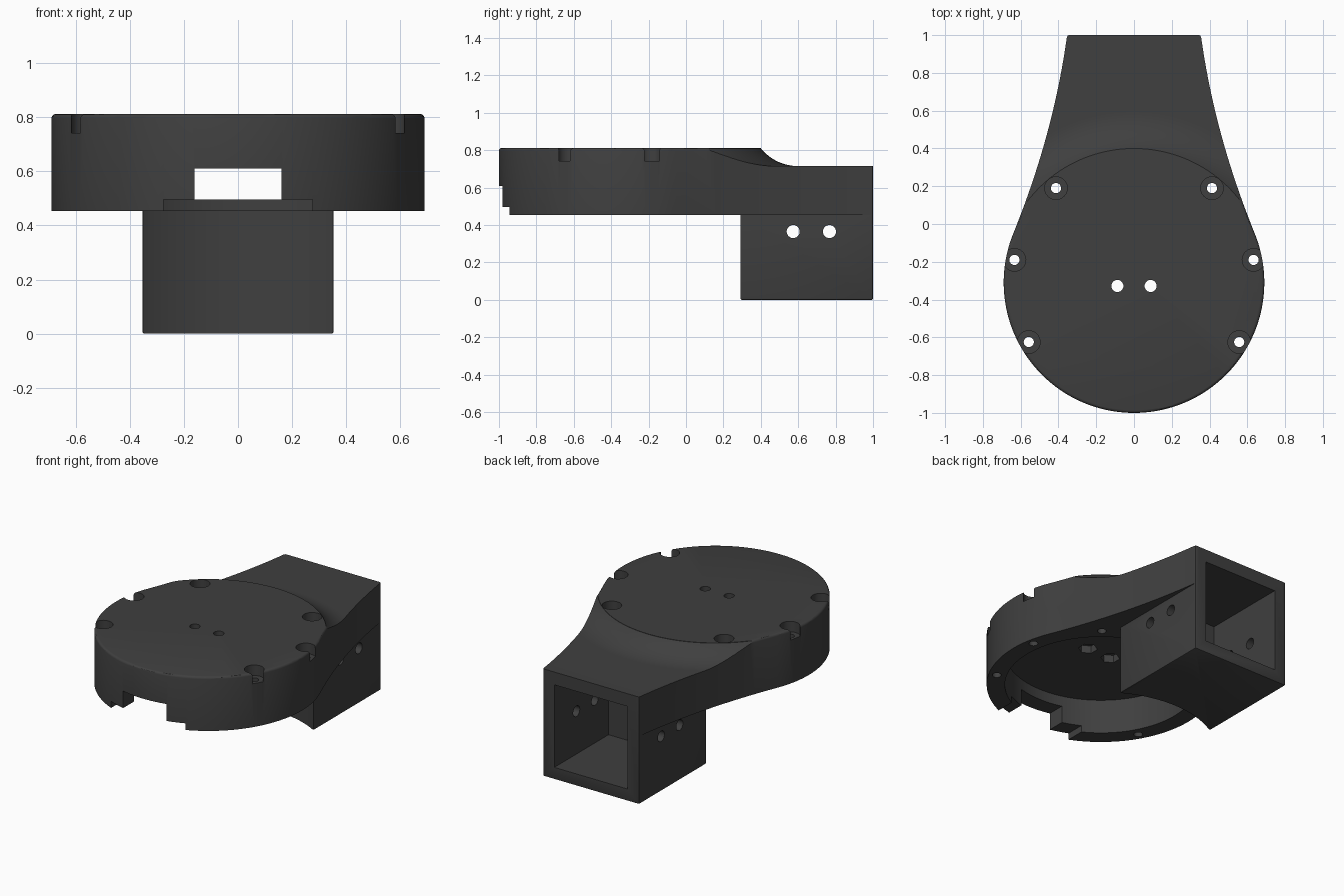
import bpy, bmesh, math
from mathutils import Matrix

if "Cube" in bpy.data.objects:
    bpy.data.objects.remove(bpy.data.objects["Cube"])

CY = -0.31          # disc centre in y
R = 0.69            # disc radius

mat = bpy.data.materials.new("dark_grey")
mat.diffuse_color = (0.05, 0.05, 0.05, 1)
mat.use_nodes = True
mat.node_tree.nodes["Principled BSDF"].inputs["Base Color"].default_value = mat.diffuse_color


def make(name, bm):
    bmesh.ops.recalc_face_normals(bm, faces=bm.faces)
    me = bpy.data.meshes.new(name)
    bm.to_mesh(me)
    bm.free()
    me.materials.append(mat)
    ob = bpy.data.objects.new(name, me)
    bpy.context.collection.objects.link(ob)
    return ob


def box(name, x, y0, y1, z0, z1):
    bm = bmesh.new()
    m = Matrix.LocRotScale((0, (y0 + y1) / 2, (z0 + z1) / 2), None, (2 * x, y1 - y0, z1 - z0))
    bmesh.ops.create_cube(bm, size=1, matrix=m)
    return make(name, bm)


def cyl(name, x, y, r, z0, z1, n=32):
    bm = bmesh.new()
    bmesh.ops.create_cone(bm, cap_ends=True, segments=n, radius1=r, radius2=r, depth=z1 - z0,
                          matrix=Matrix.Translation((x, y, (z0 + z1) / 2)))
    return make(name, bm)


def boolean(target, tool, op='DIFFERENCE'):
    mod = target.modifiers.new("bool", 'BOOLEAN')
    mod.operation, mod.solver, mod.object = op, 'EXACT', tool
    bpy.context.view_layer.objects.active = target
    bpy.ops.object.modifier_apply(modifier=mod.name)
    bpy.data.objects.remove(tool)


# Housing: round disc flaring back into a narrow tail
y_t = -0.05
a0 = math.asin((y_t - CY) / R)
x_t, slope = R * math.cos(a0), -math.tan(a0)
length = 1 - y_t
curve = (0.354 - x_t - slope * length) / length ** 2
half = []
for i in range(49):                                   # disc from front to tangent point
    a = -math.pi / 2 + (a0 + math.pi / 2) * i / 48
    half.append((R * math.cos(a), CY + R * math.sin(a)))
for i in range(1, 21):                                # concave flank
    t = (0.99 - y_t) * i / 20
    half.append((x_t + slope * t + curve * t * t, y_t + t))
outline = half + [(-x, y) for x, y in reversed(half[1:])]
bm = bmesh.new()
base = bm.faces.new([bm.verts.new((x, y, 0.453)) for x, y in outline])
ext = bmesh.ops.extrude_face_region(bm, geom=[base])
top = [v for v in ext['geom'] if isinstance(v, bmesh.types.BMVert)]
bmesh.ops.translate(bm, verts=top, vec=(0, 0, 0.812 - 0.453))
rim = [e for e in bm.edges if all(v.co.z > 0.8 for v in e.verts)]
bmesh.ops.bevel(bm, geom=rim, offset=0.015, segments=3, profile=0.5, affect='EDGES')
housing = make("motor_housing", bm)

# Square socket block with a concave front
socket = box("socket", 0.354, 0.29, 1.0, 0, 0.76)
mod = socket.modifiers.new("round", 'BEVEL')
mod.width, mod.segments = 0.008, 2
bpy.context.view_layer.objects.active = socket
bpy.ops.object.modifier_apply(modifier=mod.name)
boolean(socket, cyl("socket_clearance", 0, CY, 0.697, -0.1, 0.55, 128))
boolean(housing, socket, 'UNION')

# Curved step from the disc top down to the tail
bm = bmesh.new()
fr = 0.258
a_start = math.asin(0.2 / fr)
prof = [(0.71, 0.9)]
for i in range(13):
    a = a_start * (1 - i / 12)
    prof.append((0.91 - fr * math.sin(a), 0.715 + fr * (1 - math.cos(a))))
prof += [(1.7, 0.715), (1.7, 0.9)]
N = 128
rings = []
for k in range(N):
    c, s = math.cos(2 * math.pi * k / N), math.sin(2 * math.pi * k / N)
    rings.append([bm.verts.new((r * c, CY + r * s, z)) for r, z in prof])
for k in range(N):
    p, q = rings[k], rings[(k + 1) % N]
    for j in range(len(prof)):
        j2 = (j + 1) % len(prof)
        bm.faces.new((p[j], q[j], q[j2], p[j2]))
boolean(housing, make("step_cutter", bm))

# Round cavity, square socket and cable passage
boolean(housing, cyl("cavity", 0, CY, 0.58, 0.3, 0.68, 96))
boolean(housing, box("socket_hole", 0.27, 0.43, 1.2, 0.08, 0.63))
boolean(housing, box("passage", 0.16, -0.1, 0.5, 0.497, 0.61))
boolean(housing, box("front_notch", 0.16, -1.2, -0.5, 0.3, 0.61))
boolean(housing, box("front_step", 0.275, -1.2, -0.7, 0.3, 0.497))

# Rim screws with counterbores, and two centre screws with hexagonal recesses
for side in (-1, 1):
    for x, y in ((0.413, 0.19), (0.633, -0.19), (0.557, -0.625)):
        boolean(housing, cyl("screw", side * x, y, 0.027, 0.2, 1, 24))
        boolean(housing, cyl("counterbore", side * x, y, 0.06, 0.742, 1))
    boolean(housing, cyl("centre_screw", side * 0.088, -0.328, 0.032, 0.6, 1, 24))
    boolean(housing, cyl("nut_recess", side * 0.088, -0.328, 0.058, 0.6, 0.73, 6))

# Cross holes through the socket sides
for y in (0.573, 0.767):
    tool = cyl("cross_hole", 0, 0, 0.035, -1, 1, 24)
    tool.data.transform(Matrix.Translation((0, y, 0.365)) @ Matrix.Rotation(math.pi / 2, 4, 'Y'))
    boolean(housing, tool)

housing.data.materials.clear()
housing.data.materials.append(mat)
for p in housing.data.polygons:
    p.material_index = 0
bpy.context.view_layer.objects.active = housing
housing.select_set(True)
bpy.ops.object.shade_smooth_by_angle(angle=math.radians(30))
